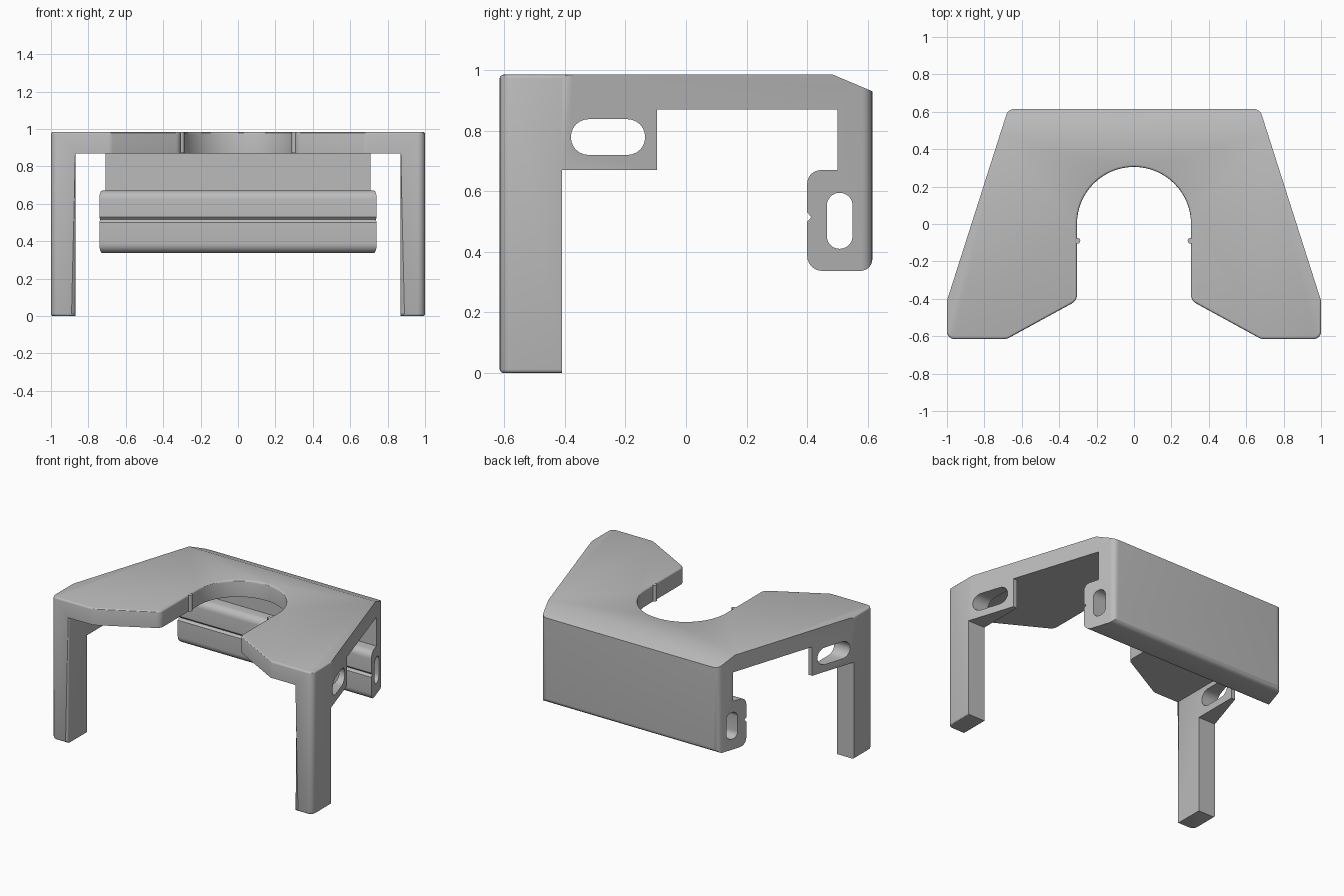
import bpy, bmesh, math
from mathutils import Vector

cube = bpy.data.objects.get("Cube")
if cube:
    bpy.data.objects.remove(cube)

grey = bpy.data.materials.new("plain grey")
grey.use_nodes = True
colour = (0.5, 0.5, 0.5, 1)
grey.diffuse_color = colour
grey.node_tree.nodes["Principled BSDF"].inputs["Base Color"].default_value = colour


def rounded(corners, steps=6):
    """Turn (a, b, radius) corners into an outline with filleted corners."""
    out = []
    n = len(corners)
    for i, (a, b, r) in enumerate(corners):
        p = Vector((a, b))
        if r == 0:
            out.append(p)
            continue
        u = (Vector(corners[i - 1][:2]) - p).normalized()
        v = (Vector(corners[(i + 1) % n][:2]) - p).normalized()
        half = u.angle(v) / 2
        centre = p + (u + v).normalized() * (r / math.sin(half))
        start = p + u * (r / math.tan(half)) - centre
        end = p + v * (r / math.tan(half)) - centre
        turn = math.pi - 2 * half
        for k in range(steps + 1):
            t = k / steps
            out.append(centre + (start * math.sin((1 - t) * turn)
                                 + end * math.sin(t * turn)) / math.sin(turn))
    return out


def prism(name, outline, low, high, axis):
    """Extrude an outline along z (outline in xy) or x (outline in yz)."""
    def place(p, d):
        return (p[0], p[1], d) if axis == "z" else (d, p[0], p[1])
    bm = bmesh.new()
    face = bm.faces.new([bm.verts.new(place(p, low)) for p in outline])
    moved = bmesh.ops.extrude_face_region(bm, geom=[face])["geom"]
    shift = Vector(place((0, 0), high - low))
    bmesh.ops.translate(bm, vec=shift,
                        verts=[g for g in moved if isinstance(g, bmesh.types.BMVert)])
    bmesh.ops.recalc_face_normals(bm, faces=bm.faces)
    mesh = bpy.data.meshes.new(name)
    bm.to_mesh(mesh)
    bm.free()
    mesh.materials.append(grey)
    obj = bpy.data.objects.new(name, mesh)
    bpy.context.collection.objects.link(obj)
    return obj


def bevel(obj, test, width, segments):
    """Round the edges picked by a test on their two end points."""
    bm = bmesh.new()
    bm.from_mesh(obj.data)
    edges = [e for e in bm.edges if test(e.verts[0].co, e.verts[1].co)]
    bmesh.ops.bevel(bm, geom=edges, offset=width, segments=segments,
                    profile=0.5, affect="EDGES")
    bm.to_mesh(obj.data)
    bm.free()


def combine(obj, other, operation):
    bpy.context.view_layer.objects.active = obj
    mod = obj.modifiers.new("combine", "BOOLEAN")
    mod.operation, mod.solver, mod.object = operation, "EXACT", other
    bpy.ops.object.modifier_apply(modifier=mod.name)
    bpy.data.objects.remove(other)


# Side profile: top plate, sloped rear edge, rear wall and grooved rear bar
bracket = prism("bracket", rounded([
    (-0.8, 1.1, 0), (-0.8, 0.87, 0), (0.5, 0.87, 0), (0.5, 0.67, 0),
    (0.4, 0.67, 0.045), (0.4, 0.53, 0), (0.414, 0.515, 0), (0.4, 0.5, 0),
    (0.4, 0.337, 0.05), (0.6155, 0.337, 0.04), (0.6155, 0.93, 0),
    (0.485, 0.985, 0), (0.215, 1.1, 0)]), -1.2, 1.2, "x")

# Front legs with the side lugs behind them
leg_profile = [(-0.8, -0.1), (-0.41, -0.1), (-0.41, 0.67),
               (-0.095, 0.67), (-0.095, 0.92), (-0.8, 0.92)]
for low, high in ((-1.15, -0.87), (0.87, 1.15)):
    combine(bracket, prism("leg", leg_profile, low, high, "x"), "UNION")

# Plan outline with the round-ended front notch
half_plan = [(0.305, -0.41, 0.05), (0.68, -0.615, 0.05), (1, -0.615, 0.04),
             (1, -0.41, 0), (0.673, 0.615, 0.045)]
notch = [(0.305 * math.cos(math.pi * k / 32), 0.305 * math.sin(math.pi * k / 32), 0)
         for k in range(33)]
plan = rounded(half_plan + [(-x, y, r) for x, y, r in reversed(half_plan)]
               + notch[::-1])
outline = prism("plan", plan, 0, 0.985, "z")
bevel(outline, lambda p, q: abs(p.z - q.z) < 0.001 and p.y + q.y < 0.8
      and abs(p.y - q.y) < 0.6, 0.012, 3)
combine(bracket, outline, "INTERSECT")

# Long slots through the side lugs and through the rear bar
for y0, y1, z0, z1, r in ((-0.38, -0.135, 0.72, 0.838, 0.058),
                          (0.465, 0.55, 0.41, 0.595, 0.042)):
    slot = rounded([(y0, z0, r), (y1, z0, r), (y1, z1, r), (y0, z1, r)])
    combine(bracket, prism("slot", slot, -1.2, 1.2, "x"), "DIFFERENCE")

# Soft inner front edge of each leg
bevel(bracket, lambda p, q: abs(abs(p.x) - 0.87) < 0.002 and abs(p.x - q.x) < 0.002
      and max(p.y, q.y) < -0.61 and abs(p.z - q.z) > 0.5, 0.02, 3)

# Small upright ribs in the notch
parts = [bracket]
for name, side in (("left_rib", 1), ("right_rib", -1)):
    ring = [(side * 0.302 + 0.015 * math.cos(math.tau * k / 16),
             -0.09 + 0.015 * math.sin(math.tau * k / 16)) for k in range(16)]
    parts.append(prism(name, ring, 0.872, 0.983, "z"))

for obj in parts:
    bpy.ops.object.select_all(action="DESELECT")
    obj.select_set(True)
    bpy.context.view_layer.objects.active = obj
    bpy.ops.object.shade_smooth_by_angle(angle=math.radians(30))
